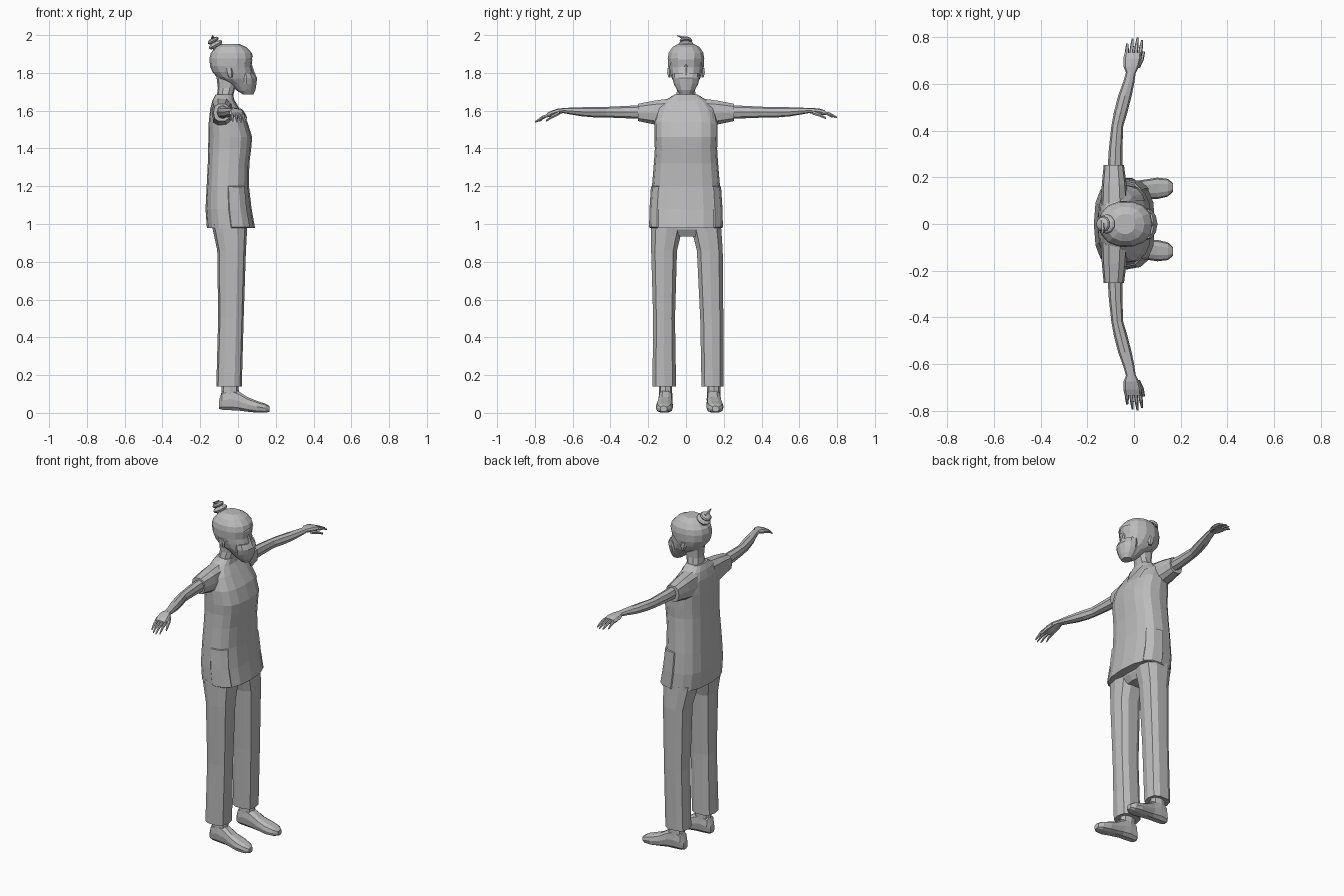
import bpy, bmesh, math
from mathutils import Vector, Matrix
from mathutils.bvhtree import BVHTree

grey = bpy.data.materials.new("plain_grey")
grey.diffuse_color = (0.5, 0.5, 0.5, 1)


def finish(bm, name):
    bmesh.ops.recalc_face_normals(bm, faces=bm.faces)
    mesh = bpy.data.meshes.new(name)
    bm.to_mesh(mesh)
    mesh.materials.append(grey)
    obj = bpy.data.objects.new(name, mesh)
    bpy.context.collection.objects.link(obj)
    return BVHTree.FromBMesh(bm)


def loft_bm(rings, axis="z", n=10, p=2.4):
    """Rings are (position, a0, a1, b0, b1) along the axis, rounded boxes of power p."""
    bm = bmesh.new()
    loops = []
    for t, a0, a1, b0, b1 in rings:
        loop = []
        for i in range(n):
            ang = 2 * math.pi * i / n
            c, s = math.cos(ang), math.sin(ang)
            a = (a0 + a1) / 2 + (a1 - a0) / 2 * math.copysign(abs(c) ** (2 / p), c)
            b = (b0 + b1) / 2 + (b1 - b0) / 2 * math.copysign(abs(s) ** (2 / p), s)
            loop.append(bm.verts.new({"z": (a, b, t), "y": (a, t, b), "x": (t, a, b)}[axis]))
        loops.append(loop)
    for lo, hi in zip(loops, loops[1:]):
        for i in range(n):
            j = (i + 1) % n
            bm.faces.new((lo[i], lo[j], hi[j], hi[i]))
    bm.faces.new(loops[0])
    bm.faces.new(loops[-1])
    bmesh.ops.recalc_face_normals(bm, faces=bm.faces)
    return bm


def loft(name, rings, axis="z", n=10, p=2.4):
    return finish(loft_bm(rings, axis, n, p), name)


def patch(name, tree, corners, steps=4, lift=0.004):
    """Thin plate laid on the front of a surface; corners are (y, z)."""
    a, b, c, d = [Vector(q) for q in corners]
    bm = bmesh.new()
    grid = []
    for i in range(steps + 1):
        u = i / steps
        row = []
        for j in range(steps + 1):
            q = a.lerp(b, u).lerp(d.lerp(c, u), j / steps)
            hit = tree.ray_cast(Vector((1, q.x, q.y)), Vector((-1, 0, 0)))[0]
            row.append(bm.verts.new((hit.x + lift if hit else 0, q.x, q.y)))
        grid.append(row)
    for i in range(steps):
        for j in range(steps):
            bm.faces.new((grid[i][j], grid[i + 1][j], grid[i + 1][j + 1], grid[i][j + 1]))
    finish(bm, name)


# Tunic with raised hip pockets
tunic = loft_bm([(0.98, -.165, .09, -.19, .19), (1.08, -.172, .072, -.188, .188),
                 (1.2, -.166, .058, -.18, .18), (1.32, -.16, .06, -.17, .17),
                 (1.4, -.158, .07, -.165, .165), (1.46, -.157, .075, -.168, .168),
                 (1.54, -.155, .05, -.168, .168), (1.61, -.147, .008, -.15, .15),
                 (1.655, -.135, -.02, -.11, .11), (1.685, -.12, -.025, -.062, .062)], n=16, p=2.7)
pockets = [f for f in tunic.faces if 1.0 < f.calc_center_median().z < 1.2
           and f.normal.x > 0.1 and abs(f.calc_center_median().y) > 0.13]
bmesh.ops.inset_region(tunic, faces=pockets, thickness=0.004, depth=0.006)
tunic_tree = finish(tunic, "tunic")

# Neckline strips and chest pocket
for s, side in ((-1, "right"), (1, "left")):
    patch(f"neckline_{side}", tunic_tree,
          [(0, 1.545), (s * .068, 1.665), (s * .056, 1.667), (0, 1.565)])
patch("chest_pocket", tunic_tree, [(.1, 1.53), (.155, 1.53), (.155, 1.59), (.1, 1.6)], lift=0.006)

# Trousers
loft("trouser_seat", [(.935, -.09, .02, -.05, .075), (.97, -.125, .04, -.15, .16),
                      (1.06, -.14, .045, -.17, .17)], n=12, p=2.8)
legs = {"right": [(-.18, -.05), (-.176, -.056), (-.187, -.045), (-.188, -.01)],
        "left": [(.08, .2), (.073, .2), (.055, .197), (.02, .188)]}
for side, ys in legs.items():
    xs = [(.14, -.115, .02), (.5, -.105, .03), (.86, -.11, .042), (1.0, -.14, .05)]
    loft(f"trouser_leg_{side}", [x + y for x, y in zip(xs, ys)], n=10, p=2.7)

# Ankles and shoes
for side, y in (("right", -.108), ("left", .147)):
    loft(f"ankle_{side}", [(.07, -.09, .01, y - .036, y + .036),
                           (.2, -.085, -.005, y - .033, y + .033)], n=8)
    prof = [(-.1, .02, .02, .07), (-.085, .034, .015, .115), (-.04, .038, .012, .135),
            (.005, .037, .01, .115), (.05, .041, .005, .085), (.1, .046, 0, .065),
            (.145, .038, 0, .05), (.168, .018, .006, .036)]
    k = math.copysign(.06, y)
    loft(f"shoe_{side}", [(x, y + k * max(x, 0) - w, y + k * max(x, 0) + w, z0, z1)
                          for x, w, z0, z1 in prof], "x", n=10, p=2.7)

# Sleeves, arms, hands and fingers
for s, side, droop in ((-1, "right", .025), (1, "left", 0)):
    def limb(name, rings, n=8, p=2.2):
        out = []
        for y, x0, x1, z0, z1 in rings:
            d = droop * max(0, (y - .66) / .14)
            out.append((s * y, x0, x1, z0 - d, z1 - d))
        loft(f"{name}_{side}", out, "y", n, p)

    limb("sleeve", [(.08, -.142, -.025, 1.5, 1.668), (.17, -.138, -.032, 1.525, 1.655),
                    (.253, -.13, -.043, 1.543, 1.638)], 10, 2.6)
    limb("arm", [(.2, -.115, -.05, 1.555, 1.63), (.32, -.108, -.05, 1.56, 1.625),
                 (.42, -.097, -.046, 1.564, 1.62), (.48, -.086, -.028, 1.564, 1.62),
                 (.55, -.068, -.01, 1.57, 1.618), (.61, -.046, .002, 1.58, 1.616),
                 (.655, -.033, .008, 1.588, 1.614)])
    limb("hand", [(.645, -.032, .006, 1.588, 1.614), (.675, -.045, .022, 1.584, 1.614),
                  (.71, -.046, .032, 1.578, 1.61), (.735, -.04, .034, 1.578, 1.602)], 8, 2.6)
    for name, x, dx, end in (("little_finger", -.031, .002, .775), ("ring_finger", -.012, .006, .795),
                             ("middle_finger", .007, .008, .8), ("index_finger", .025, .01, .79)):
        mid = (.725 + end) / 2
        limb(name, [(.72, x - .009, x + .009, 1.58, 1.6),
                    (mid, x + dx / 2 - .008, x + dx / 2 + .008, 1.574, 1.591),
                    (end, x + dx - .004, x + dx + .004, 1.56, 1.569)], 6)
    limb("thumb", [(.67, .005, .026, 1.578, 1.6), (.705, .022, .042, 1.568, 1.588),
                   (.74, .037, .048, 1.555, 1.567)], 6)

# Neck and head
loft("neck", [(1.6, -.125, -.005, -.065, .065), (1.68, -.112, -.025, -.055, .055),
              (1.72, -.107, -.015, -.046, .046), (1.79, -.115, .01, -.05, .05)], n=10)
skull = [(1.69, .02, .07, .028), (1.705, -.005, .082, .042), (1.74, -.045, .086, .06),
         (1.77, -.105, .083, .076), (1.8, -.13, .078, .085), (1.83, -.142, .07, .09),
         (1.87, -.146, .076, .092), (1.9, -.138, .068, .087), (1.93, -.112, .04, .067),
         (1.948, -.075, 0, .036)]
head_tree = loft("head", [(z, a, b, -w, w) for z, a, b, w in skull], n=14, p=2.2)

# Hair cap trimmed along a slanted hairline
hair = loft_bm([(z + .006, a - .006, b + .005, -w - .007, w + .007) for z, a, b, w in skull],
               n=14, p=2.2)
bmesh.ops.bisect_plane(hair, geom=hair.verts[:] + hair.edges[:] + hair.faces[:],
                       plane_co=(.08, 0, 1.885), plane_no=(-.17, 0, .22), clear_inner=True)
finish(hair, "hair")

# Face mask, nose bridge and eyes
loft("face_mask", [(1.685, .025, .08, -.03, .03), (1.71, .0, .093, -.048, .048),
                   (1.74, -.01, .097, -.064, .064), (1.772, -.01, .101, -.072, .072),
                   (1.8, .0, .085, -.07, .07)], n=12, p=2)
loft("nose_bridge", [(1.785, .05, .096, -.013, .013), (1.81, .05, .085, -.009, .009),
                     (1.845, .05, .073, -.007, .007)], n=6)
for s, side in ((-1, "right"), (1, "left")):
    patch(f"eye_{side}", head_tree, [(s * .018, 1.823), (s * .036, 1.816),
                                     (s * .056, 1.827), (s * .036, 1.835)], 3)
    patch(f"eyebrow_{side}", head_tree, [(s * .016, 1.846), (s * .056, 1.85),
                                         (s * .056, 1.855), (s * .016, 1.854)], 3)
    y = s * .088
    loft(f"ear_{side}", [(1.775, -.05, -.03, y - .006, y + .006),
                         (1.8, -.064, -.026, y - .013, y + .013),
                         (1.825, -.068, -.03, y - .012, y + .012)], n=6)

# Hair bun of stacked coils tilted backwards, with a loose strand
for name, x, z, r, h in (("bun_base", -.103, 1.928, .034, .022), ("bun_coil", -.118, 1.949, .042, .017),
                         ("bun_top", -.132, 1.971, .034, .015)):
    bm = bmesh.new()
    bmesh.ops.create_uvsphere(bm, u_segments=10, v_segments=6, radius=1)
    bm.transform(Matrix.Translation((x, 0, z)) @ Matrix.Rotation(math.radians(-30), 4, "Y")
                 @ Matrix.Diagonal((r, r, h, 1)))
    finish(bm, name)
loft("loose_strand", [(-.048, -.136, -.133, 1.996, 2.0), (-.02, -.142, -.126, 1.978, 1.996),
                      (.015, -.144, -.128, 1.972, 1.99)], "y", n=6)
